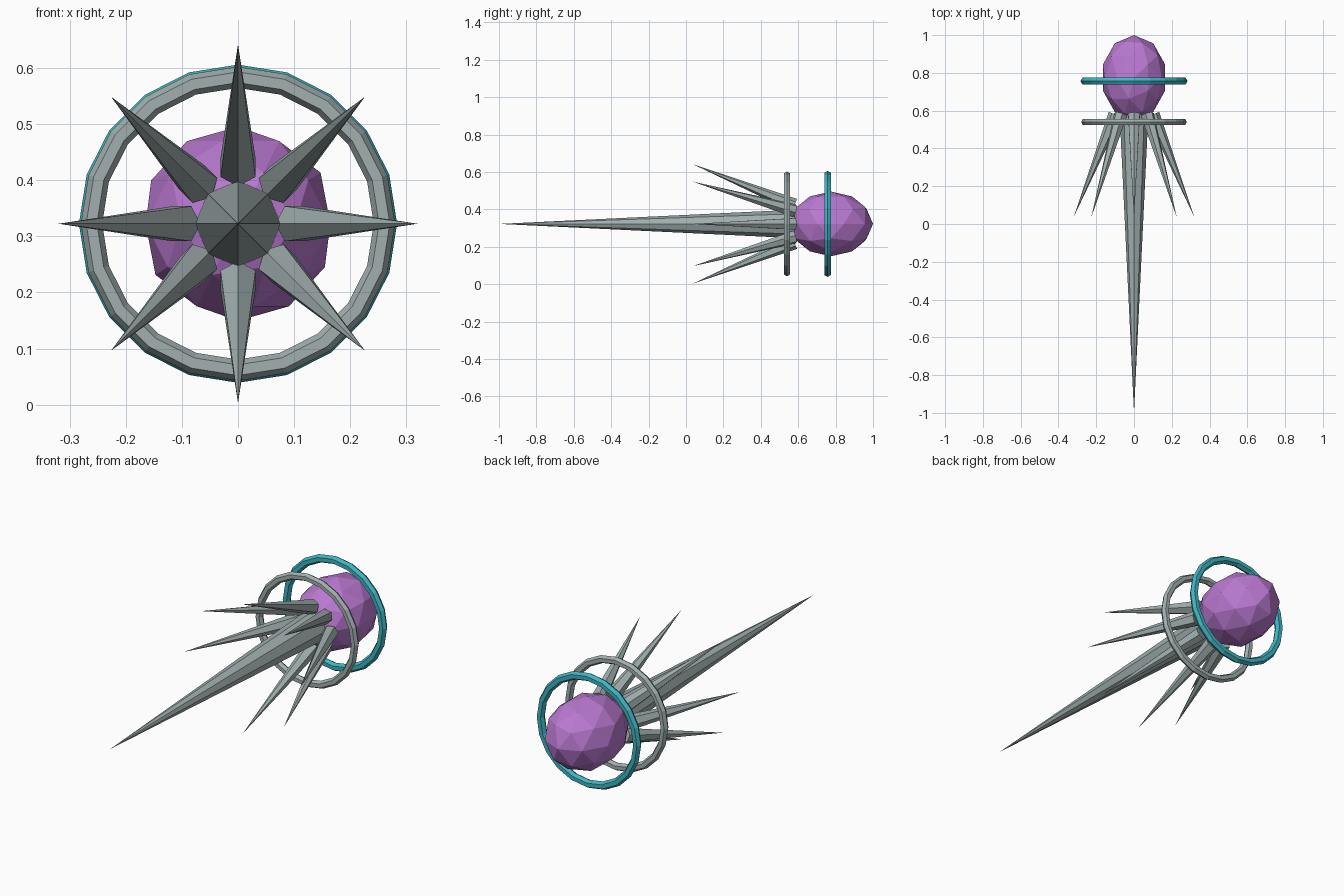
import bpy, math
from mathutils import Vector, Matrix

if "Cube" in bpy.data.objects:
    bpy.data.objects.remove(bpy.data.objects["Cube"])

CZ = 0.3225  # height of the long axis


def material(name, rgb):
    m = bpy.data.materials.new(name)
    m.diffuse_color = (*rgb, 1)
    m.use_nodes = True
    m.node_tree.nodes["Principled BSDF"].inputs["Base Color"].default_value = m.diffuse_color
    return m


steel = material("steel_gray", (0.36, 0.43, 0.43))
purple = material("orchid_purple", (0.49, 0.19, 0.64))
teal = material("teal", (0.05, 0.46, 0.54))


def finish(name, mat):
    ob = bpy.context.object
    ob.name = name
    ob.data.materials.append(mat)
    return ob


def spike(name, base, tip, radius, sides):
    """Pointed cone from base to tip, one edge turned to the front."""
    base, tip = Vector(base), Vector(tip)
    axis = tip - base
    bpy.ops.mesh.primitive_cone_add(vertices=sides, radius1=radius, radius2=0, depth=axis.length)
    ob = finish(name, steel)
    z = axis.normalized()
    out = Vector((base.x, 0, base.z - CZ))
    if out.length < 1e-4:
        out = Vector((0, 0, 1))
    y = (out - z * out.dot(z)).normalized()
    x = y.cross(z)
    rot = Matrix((x, y, z)).transposed().to_4x4()
    ob.matrix_world = Matrix.Translation((base + tip) / 2) @ rot


def ring(name, y, major, minor, mat):
    bpy.ops.mesh.primitive_torus_add(
        major_segments=20, minor_segments=6, major_radius=major, minor_radius=minor,
        location=(0, y, CZ), rotation=(math.pi / 2, 0, 0))
    finish(name, mat)


# Faceted core, stretched along the long axis
bpy.ops.mesh.primitive_ico_sphere_add(subdivisions=2, radius=1, location=(0, 0.775, CZ),
                                      rotation=(0, 0, math.pi))
finish("core", purple).scale = (0.173, 0.225, 0.173)

# Rings around the core and around the spike roots
ring("core_ring", 0.757, 0.2635, 0.02, teal)
ring("spike_ring", 0.54, 0.261, 0.019, steel)

# Long central spike
spike("long_spike", (0, 0.58, CZ), (0, -1, CZ), 0.076, 8)

# Eight splayed spikes
for i in range(8):
    a = i * math.pi / 4
    c, s = math.cos(a), math.sin(a)
    spike(f"side_spike_{i + 1}", (0.1 * c, 0.58, CZ + 0.1 * s),
          (0.32 * c, 0.035, CZ + 0.32 * s), 0.036, 6)
